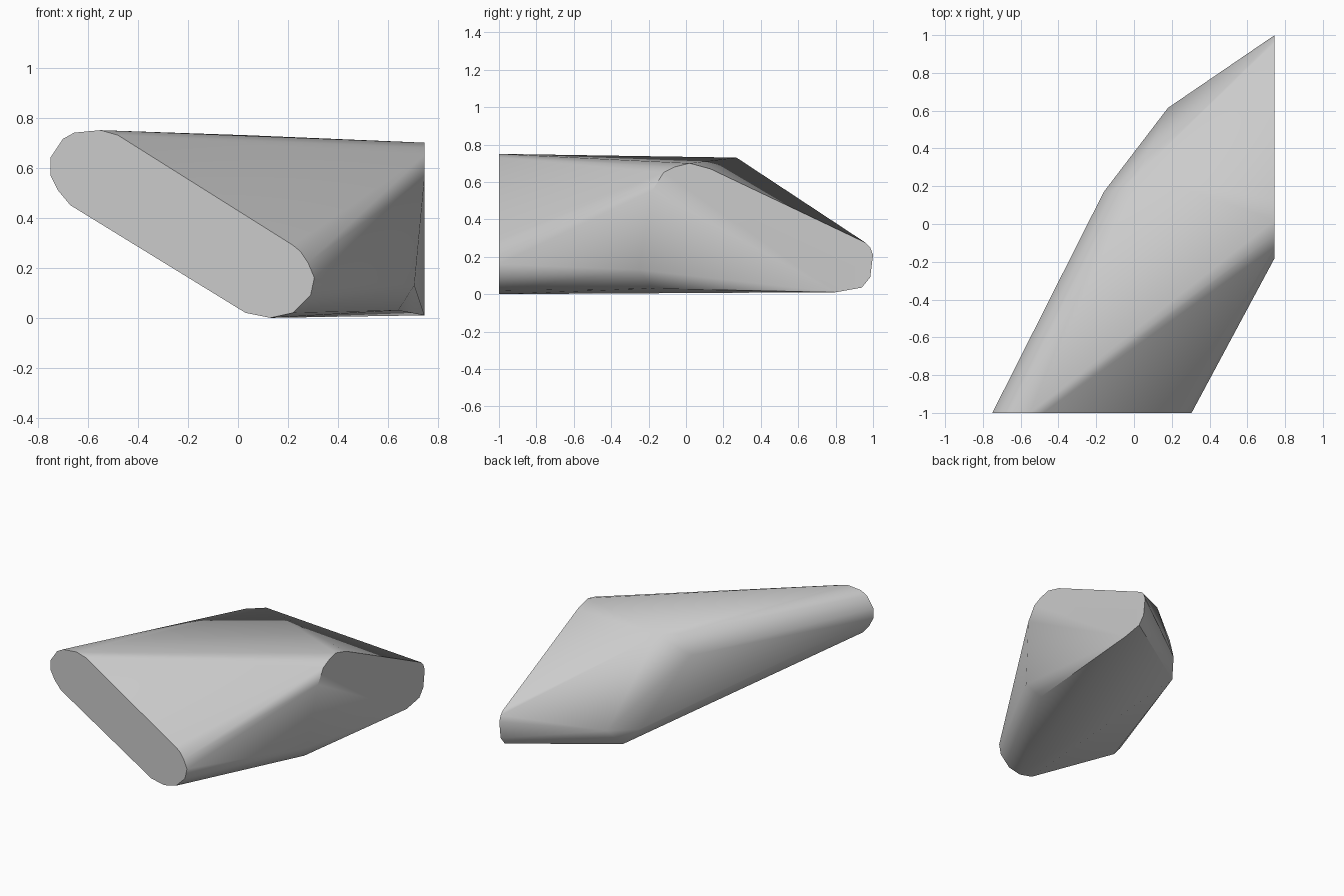
import bpy
import bmesh
from math import radians

cube = bpy.data.objects.get("Cube")
if cube:
    bpy.data.objects.remove(cube, do_unlink=True)

# Plain grey stone
grey = bpy.data.materials.new("stone_grey")
grey.use_nodes = True
colour = (0.6, 0.6, 0.6, 1)
grey.diffuse_color = colour
grey.node_tree.nodes["Principled BSDF"].inputs["Base Color"].default_value = colour

# Cut front end: slanted rounded slot (x, z)
front_profile = [
    (-.75, .64), (-.70, .715), (-.655, .74), (-.55, .75), (-.48, .73),
    (.22, .29), (.25, .265), (.28, .22), (.305, .16), (.29, .09), (.22, .02),
    (.13, 0), (.03, .02), (-.67, .45), (-.72, .51), (-.75, .57)]

# Cut side end (y, z)
side_profile = [
    (-.18, .555), (-.12, .65), (-.06, .68), (.02, .70), (.13, .67),
    (.96, .275), (.985, .25), (1, .21), (.985, .09), (.94, .035), (.8, .01)]

# Rounded bend between the two ends
bend = [
    (-.16, .17, .60), (-.07, .18, .73), (.03, .27, .73),
    (.18, .615, .15), (.05, .44, .13), (.12, .53, .04),
    (.64, -.18, .03), (.705, -.25, .13)]

points = [(x, -1, z) for x, z in front_profile]
points += [(.745, y, z) for y, z in side_profile]
points += bend

# Wrap one tight skin round the sections
bm = bmesh.new()
for p in points:
    bm.verts.new(p)
hull = bmesh.ops.convex_hull(bm, input=bm.verts[:])
loose = {g for g in hull["geom_interior"] + hull["geom_unused"]
         if isinstance(g, bmesh.types.BMVert)}
bmesh.ops.delete(bm, geom=list(loose), context="VERTS")
bmesh.ops.dissolve_limit(bm, angle_limit=radians(1), verts=bm.verts[:], edges=bm.edges[:])
bmesh.ops.recalc_face_normals(bm, faces=bm.faces[:])
mesh = bpy.data.meshes.new("angular_stone")
bm.to_mesh(mesh)
bm.free()
mesh.materials.append(grey)

stone = bpy.data.objects.new("angular_stone", mesh)
bpy.context.collection.objects.link(stone)
bpy.context.view_layer.objects.active = stone
stone.select_set(True)
bpy.ops.object.shade_smooth_by_angle(angle=radians(35))
